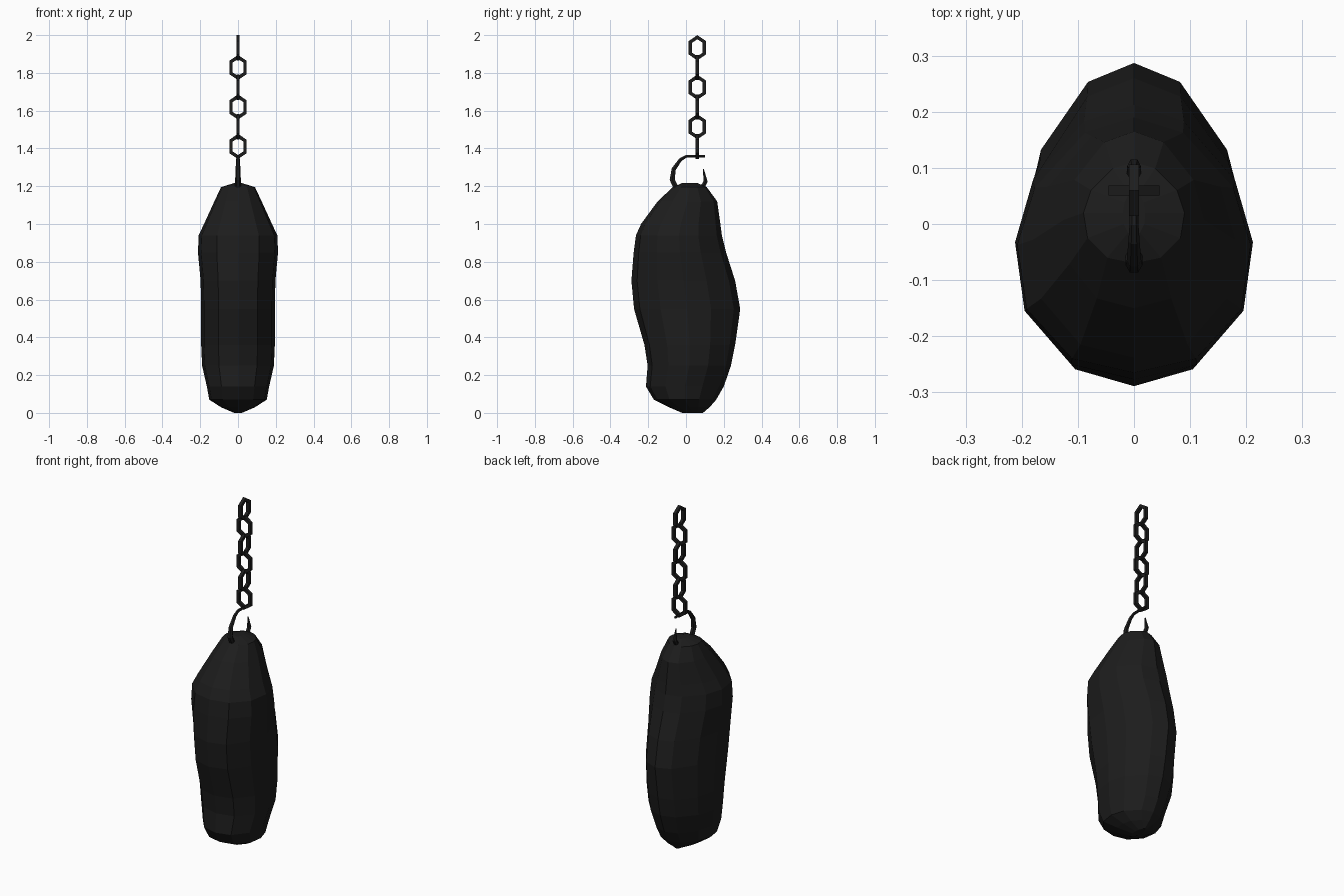
import bpy, bmesh, math
from mathutils import Vector

if "Cube" in bpy.data.objects:
    bpy.data.objects.remove(bpy.data.objects["Cube"])

black = bpy.data.materials.new("black")
black.diffuse_color = (0.012, 0.012, 0.012, 1)
black.use_nodes = True
black.node_tree.nodes["Principled BSDF"].inputs["Base Color"].default_value = black.diffuse_color


def loft(name, rings, closed=False):
    """Skin a list of point rings; cap the ends unless it is closed."""
    bm = bmesh.new()
    vs = [[bm.verts.new(p) for p in r] for r in rings]
    n = len(vs[0])
    for i in range(len(vs) if closed else len(vs) - 1):
        a, b = vs[i], vs[(i + 1) % len(vs)]
        for j in range(n):
            bm.faces.new((a[j], a[(j + 1) % n], b[(j + 1) % n], b[j]))
    if not closed:
        bm.faces.new(vs[0])
        bm.faces.new(vs[-1])
    bmesh.ops.recalc_face_normals(bm, faces=bm.faces)
    me = bpy.data.meshes.new(name)
    bm.to_mesh(me)
    bm.free()
    me.materials.append(black)
    ob = bpy.data.objects.new(name, me)
    bpy.context.collection.objects.link(ob)
    return ob


def bar(path, radii, sides, closed=False):
    """Mitred rings along a planar path (u, v), returned as (u, side, v)."""
    pts = [Vector(p) for p in path]
    rings = []
    for i, p in enumerate(pts):
        n = len(pts)
        d0 = (p - pts[i - 1]).normalized() if closed or i > 0 else None
        d1 = (pts[(i + 1) % n] - p).normalized() if closed or i < n - 1 else None
        d0, d1 = d0 or d1, d1 or d0
        t = (d0 + d1).normalized()
        nrm = Vector((-t.y, t.x)) / max(0.5, t.dot(d1))
        ring = []
        for k in range(sides):
            a = 2 * math.pi * (k + 0.5) / sides
            q = p + nrm * radii[i] * math.cos(a)
            ring.append((q.x, radii[i] * math.sin(a), q.y))
        rings.append(ring)
    return rings


# Sack body: z, front y, back y, half width
levels = [
    (0.0, -0.02, 0.09, 0.02), (0.03, -0.09, 0.125, 0.09),
    (0.07, -0.17, 0.16, 0.152), (0.14, -0.212, 0.20, 0.165),
    (0.25, -0.203, 0.238, 0.19), (0.36, -0.22, 0.26, 0.195),
    (0.55, -0.275, 0.287, 0.195), (0.70, -0.289, 0.26, 0.198),
    (0.85, -0.277, 0.212, 0.212), (0.94, -0.265, 0.19, 0.208),
    (1.00, -0.238, 0.182, 0.18), (1.12, -0.15, 0.165, 0.125),
    (1.195, -0.07, 0.11, 0.09), (1.217, -0.02, 0.06, 0.02)]
half = [(0.53, -0.89), (0.92, -0.5), (1, 0), (0.85, 0.45), (0.42, 0.88)]
section = [(0, -1)] + half + [(0, 1)] + [(-x, y) for x, y in reversed(half)]
loft("hanging_body", [
    [(w * x, (f + b) / 2 + (b - f) / 2 * y, z) for x, y in section]
    for z, f, b, w in levels])

# Hook passing through the top of the body
hook = [(0.10, 1.358), (0.0, 1.358), (-0.03, 1.34), (-0.065, 1.29),
        (-0.073, 1.235), (-0.045, 1.175), (0.02, 1.15), (0.075, 1.175),
        (0.104, 1.225), (0.092, 1.29)]
thick = [0.007, 0.008, 0.010, 0.013, 0.015, 0.015, 0.015, 0.014, 0.012, 0.003]
loft("hook", [[(s, u, v) for u, s, v in r] for r in bar(hook, thick, 6)])

# Chain of six hexagonal links, alternately turned
link = [(0, 0.056), (0.037, 0.031), (0.037, -0.031),
        (0, -0.056), (-0.037, -0.031), (-0.037, 0.031)]
for i in range(6):
    ob = loft(f"chain_link_{i + 1}", bar(link, [0.0125] * 6, 4, True), True)
    ob.location = (0, 0.06, 1.933 - 0.1045 * i)
    ob.rotation_euler.z = math.pi / 2 if i % 2 == 0 else 0
